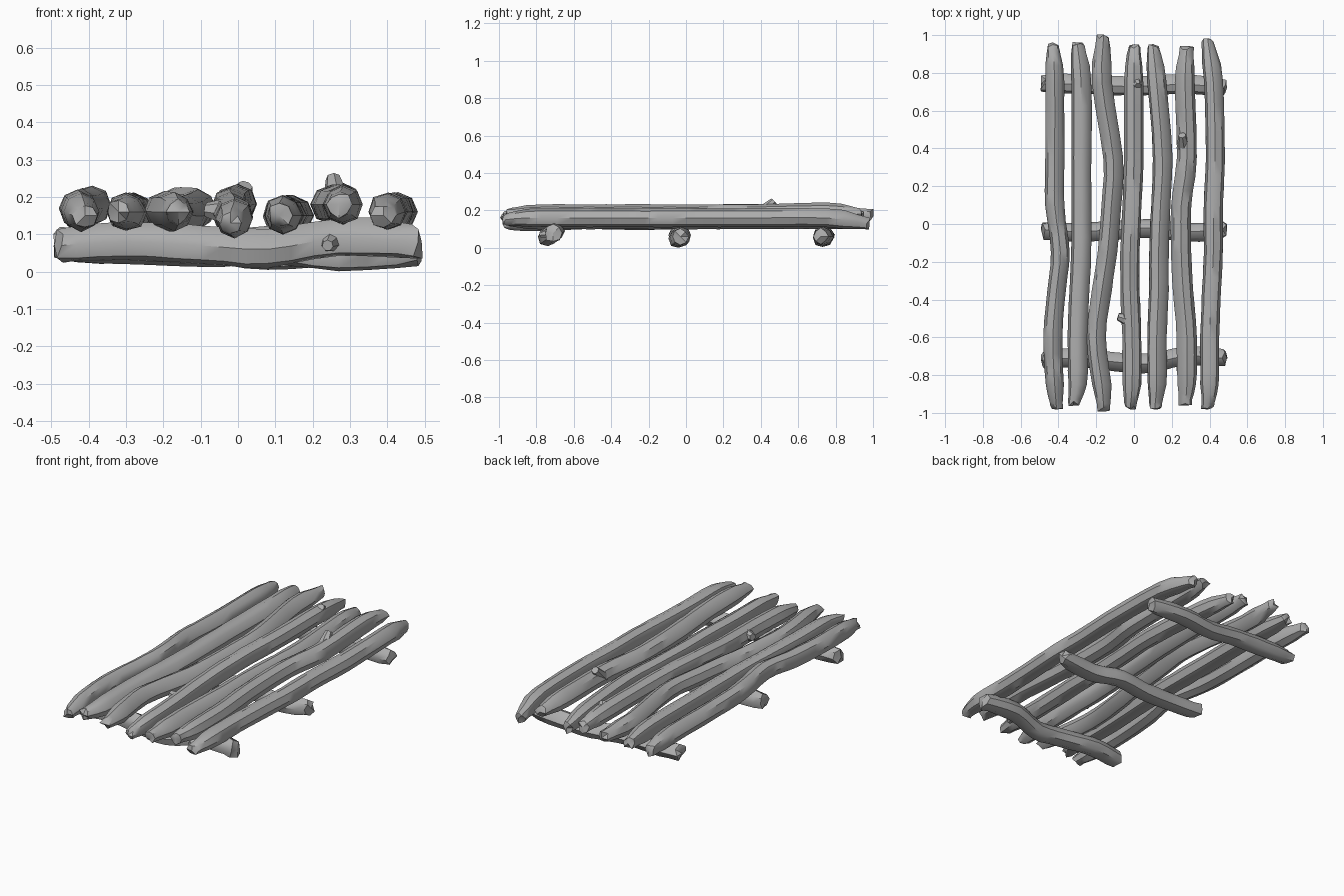
import bpy, bmesh, math, random
from mathutils import Vector

random.seed(4)
old = bpy.data.objects.get("Cube")
if old:
    bpy.data.objects.remove(old)

wood = bpy.data.materials.new("grey wood")
wood.use_nodes = True
grey = (0.42, 0.42, 0.42, 1)
wood.diffuse_color = grey
wood.node_tree.nodes["Principled BSDF"].inputs["Base Color"].default_value = grey


def finish(bm, name):
    bmesh.ops.recalc_face_normals(bm, faces=bm.faces)
    mesh = bpy.data.meshes.new(name)
    bm.to_mesh(mesh)
    bm.free()
    mesh.materials.append(wood)
    ob = bpy.data.objects.new(name, mesh)
    bpy.context.collection.objects.link(ob)
    bpy.ops.object.select_all(action='DESELECT')
    ob.select_set(True)
    bpy.context.view_layer.objects.active = ob
    bpy.ops.object.shade_smooth_by_angle(angle=math.radians(42))


def spline(points, steps=3):
    """Smooth path through the points (Catmull-Rom)."""
    pts = [points[0]] + points + [points[-1]]
    path = []
    for a, b, c, d in zip(pts, pts[1:], pts[2:], pts[3:]):
        for i in range(steps):
            t = i / steps
            path.append(b + (c - a) * t / 2 + (2 * a - 5 * b + 4 * c - d) * t ** 2 / 2
                        + (3 * b - a - 3 * c + d) * t ** 3 / 2)
    return path + [points[-1]]


def branch(name, points, radius, tip=0.6, taper=0.13, rough=0.06, sides=8):
    """Tapered, slightly irregular pole with chipped, closed ends."""
    path = spline([Vector(p) for p in points])
    axis = (path[-1] - path[0]).normalized()
    side = axis.cross(Vector((0, 0, 1)))
    if side.length < 0.1:
        side = Vector((1, 0, 0))
    side.normalize()
    up = side.cross(axis)
    bm = bmesh.new()
    rings = []
    wobble = [random.uniform(-rough, rough) for _ in range(sides)]
    for i, p in enumerate(path):
        end = min((p - path[0]).length, (p - path[-1]).length)
        size = radius * (tip + (1 - tip) * min(1, end / taper))
        last = i in (0, len(path) - 1)
        ring = []
        for k in range(sides):
            a = math.tau * k / sides
            chip = random.uniform(-0.2, 0.2) if last else random.uniform(-rough, rough) / 2
            r = size * (1 + wobble[k] + chip)
            slip = axis * random.uniform(-0.015, 0.015) if last else Vector()
            ring.append(bm.verts.new(p + slip + (side * math.cos(a) + up * math.sin(a)) * r))
        rings.append(ring)
    for lower, upper in zip(rings, rings[1:]):
        for k in range(sides):
            j = (k + 1) % sides
            bm.faces.new((lower[k], lower[j], upper[j], upper[k]))
    # Shallow pointed caps
    for ring, p, way in ((rings[0], path[0], -1), (rings[-1], path[-1], 1)):
        centre = bm.verts.new(p + axis * way * 0.012)
        for k in range(sides):
            bm.faces.new((ring[k], ring[(k + 1) % sides], centre))
    finish(bm, name)


def knot(name, base, top, radius):
    """Short stub of a broken twig."""
    a, b = Vector(base), Vector(top)
    bm = bmesh.new()
    bmesh.ops.create_cone(bm, cap_ends=True, segments=7, radius1=radius,
                          radius2=radius * 0.5, depth=(b - a).length)
    bm.transform(((b - a).to_track_quat('Z', 'Y')).to_matrix().to_4x4())
    bmesh.ops.translate(bm, verts=bm.verts, vec=(a + b) / 2)
    finish(bm, name)


# Long poles: front tip, back tip, then sideways and height offsets in hundredths
stations = (-0.85, -0.6, -0.35, -0.15, 0.1, 0.35, 0.75)
poles = [
    (-.97, .95, (-41, -42, -43, -41, -39, -42, -42, -42, -43), (15, 16, 17, 17, 18, 17, 16, 16, 15)),
    (-.95, .95, (-32, -30, -30, -29, -28, -28, -28, -28, -30), (16, 16, 16, 16, 16, 16, 16, 16, 16)),
    (-.98, .99, (-16, -17, -20, -17, -14, -12, -11, -17, -16), (16, 16, 16, 15, 15, 16, 17, 17, 17)),
    (-.97, .94, (-2, -1, -1, -2, -2, -1, 0, 0, 0), (13, 14, 15, 16, 17, 18, 18, 18, 17)),
    (-.97, .94, (11, 12, 12, 13, 13, 14, 15, 12, 10), (15, 15, 15, 15, 15, 15, 15, 15, 14)),
    (-.95, .93, (27, 28, 28, 26, 25, 25, 28, 27, 28), (18, 18, 18, 18, 18, 18, 18, 19, 18)),
    (-.97, .97, (39, 40, 40, 41, 42, 42, 43, 42, 39), (15, 16, 16, 16, 16, 16, 16, 16, 13)),
]
for n, (front, back, xs, zs) in enumerate(poles):
    ys = (front,) + stations + (back,)
    branch(f"long_pole_{n + 1}", [(x / 100, y, z / 100) for x, y, z in zip(xs, ys, zs)], 0.052)

# Cross bars underneath
bar_x = (-0.48, -0.3, -0.1, 0.08, 0.27, 0.48)
bars = {
    "front_cross_bar": ((-72, -71, -73, -74, -70, -71), (7, 8, 7, 6, 9, 8)),
    "middle_cross_bar": ((-3, -4, -3, -2, -4, -3), (7, 7, 6, 7, 5, 6)),
    "back_cross_bar": ((74, 74, 73, 73, 74, 72), (7, 7, 7, 5, 6, 6)),
}
for name, (ys, zs) in bars.items():
    branch(name, [(x, y / 100, z / 100) for x, y, z in zip(bar_x, ys, zs)], 0.05,
           tip=0.85, taper=0.08, rough=0.1)

# Broken twig stubs
knot("pole_knot_side", (-0.02, -0.51, 0.16), (-0.085, -0.49, 0.165), 0.04)
knot("pole_knot_top", (0.265, 0.4, 0.18), (0.255, 0.47, 0.25), 0.04)
knot("pole_knot_back", (0, 0.77, 0.18), (0.02, 0.73, 0.23), 0.04)
knot("bar_knot", (0.25, -0.72, 0.08), (0.24, -0.78, 0.07), 0.03)
